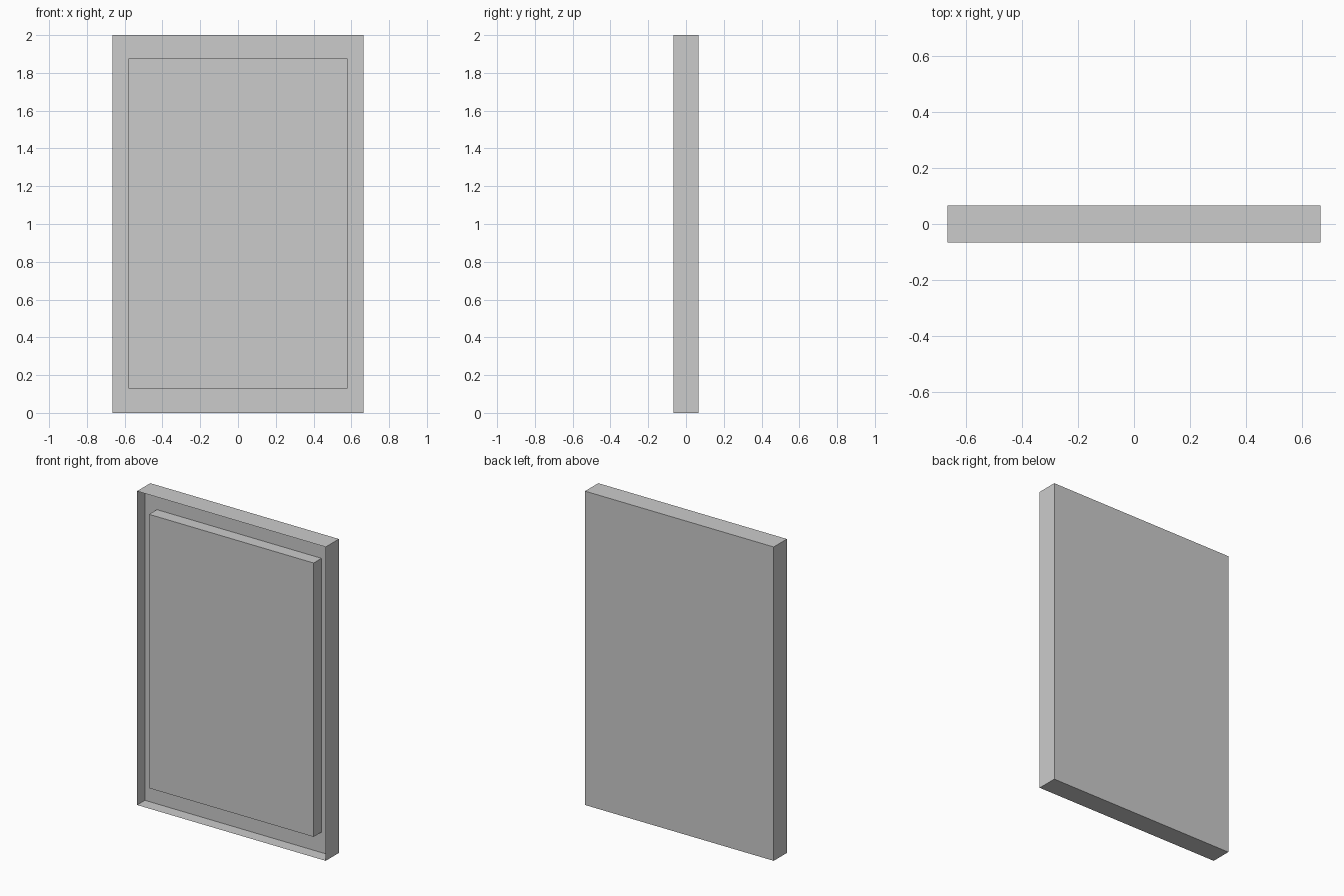
import bpy, bmesh

if "Cube" in bpy.data.objects:
    bpy.data.objects.remove(bpy.data.objects["Cube"])

W, D, H = 0.665, 0.0665, 2.0      # half width, half depth, height
FLOOR_Y = 0.012                   # depth of the recessed face
PX, PZ0, PZ1 = 0.58, 0.13, 1.875  # raised panel half width, bottom, top


def box(bm, x, y0, y1, z0, z1, open_side=None):
    """Box centred on x = 0; open_side is the y of a face to leave out."""
    verts = bmesh.ops.create_cube(bm, size=1)["verts"]
    for v in verts:
        v.co = (v.co.x * 2 * x,
                y0 if v.co.y < 0 else y1,
                z0 if v.co.z < 0 else z1)
    if open_side is not None:
        faces = {f for v in verts for f in v.link_faces}
        gone = [f for f in faces
                if all(abs(v.co.y - open_side) < 1e-5 for v in f.verts)]
        bmesh.ops.delete(bm, geom=gone, context='FACES_ONLY')


def finish(name, bm):
    mesh = bpy.data.meshes.new(name)
    bm.to_mesh(mesh)
    bm.free()
    bpy.context.collection.objects.link(bpy.data.objects.new(name, mesh))


# Thin-walled outer case, open at the front
bm = bmesh.new()
box(bm, W, -D, D, 0, H, open_side=-D)
finish("outer_case", bm)

# Recessed face inside the case
bm = bmesh.new()
bm.faces.new([bm.verts.new((x, FLOOR_Y, z))
              for x, z in ((-W, 0), (W, 0), (W, H), (-W, H))])
finish("recessed_face", bm)

# Raised panel, flush with the front rim
bm = bmesh.new()
box(bm, PX, -D, FLOOR_Y, PZ0, PZ1, open_side=FLOOR_Y)
finish("front_panel", bm)
